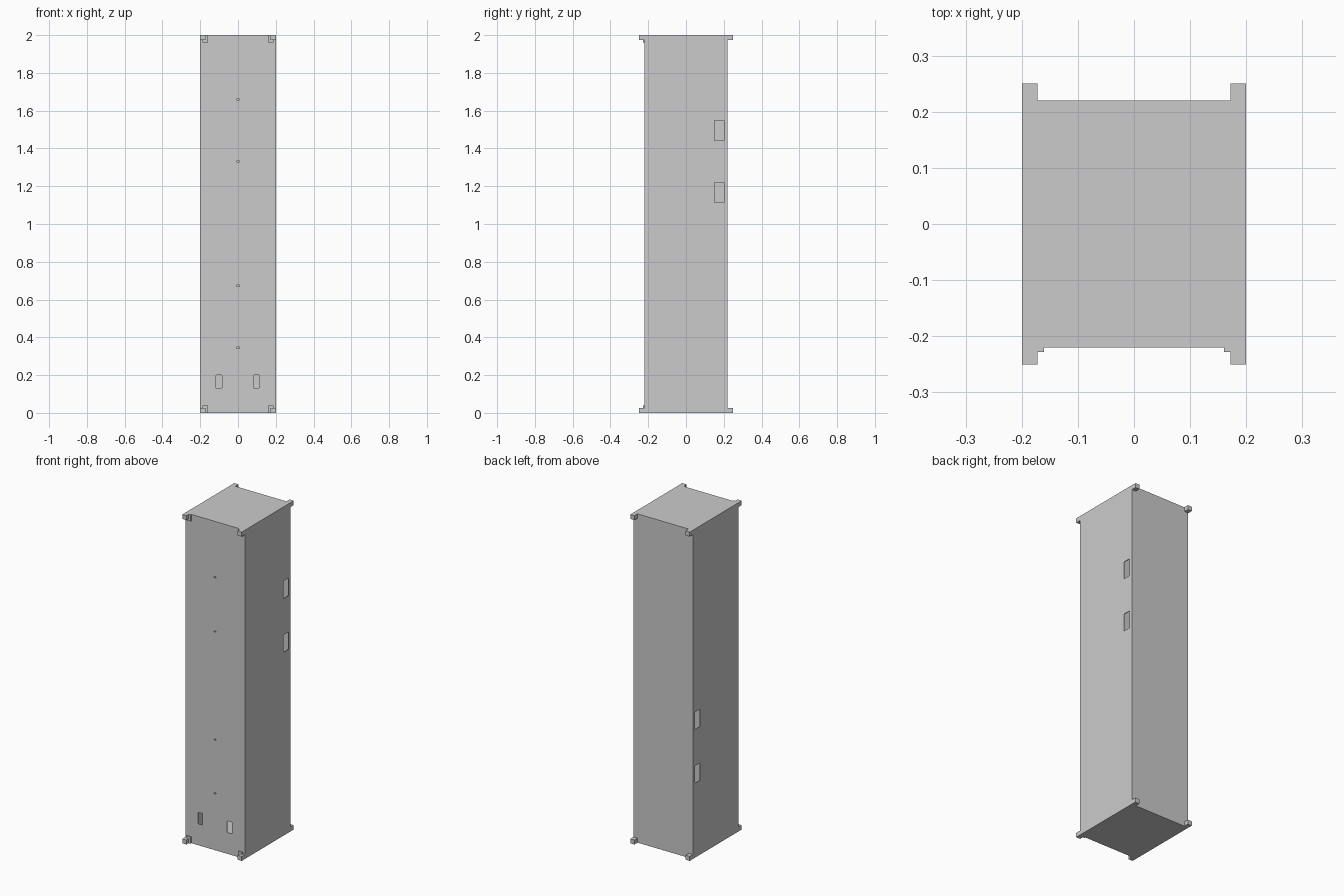
import bpy, bmesh
from mathutils import Vector

if "Cube" in bpy.data.objects:
    bpy.data.objects.remove(bpy.data.objects["Cube"])

W, D, H, T = 0.2, 0.22, 2.0, 0.004   # half width, half depth, height, sheet thickness


def box(name, lo, hi, round_y=0.0, helper=False):
    """Box from two corners; round_y rounds the edges running along y."""
    lo, hi = Vector(lo), Vector(hi)
    bm = bmesh.new()
    bmesh.ops.create_cube(bm, size=1)
    for v in bm.verts:
        v.co = Vector(((lo[i] + hi[i]) / 2 + v.co[i] * (hi[i] - lo[i])) for i in range(3))
    if round_y:
        edges = [e for e in bm.edges
                 if abs(e.verts[0].co.y - e.verts[1].co.y) > 1e-5]
        bmesh.ops.bevel(bm, geom=edges, offset=round_y, segments=3,
                        profile=0.5, affect='EDGES')
    mesh = bpy.data.meshes.new(name)
    bm.to_mesh(mesh)
    bm.free()
    ob = bpy.data.objects.new(name, mesh)
    bpy.context.collection.objects.link(ob)
    if helper:
        ob.hide_render = True
        ob.hide_viewport = True
        ob.display_type = 'WIRE'
    return ob


def cut(ob, name, lo, hi, round_y=0.0):
    cutter = box(name, lo, hi, round_y, True)
    m = ob.modifiers.new(name, 'BOOLEAN')
    m.operation = 'DIFFERENCE'
    m.solver = 'EXACT'
    m.object = cutter


# Floor, roof and back sheets
box("floor", (-W, -D, 0), (W, D, T))
box("roof", (-W, -D, H - T), (W, D, H))
box("back_panel", (-W, D - T, T), (W, D, H - T))

# Front sheet with two rounded slots and four small pin slots
front = box("front_panel", (-W, -D, T), (W, -D + T, H - T))
for x in (-0.1, 0.097):
    cut(front, "front_slot_cutter", (x - 0.016, -D - 0.02, 0.13),
        (x + 0.016, -D + 0.02, 0.20), 0.005)
for z in (0.345, 0.673, 1.33, 1.66):
    cut(front, "pin_slot_cutter", (-0.007, -D - 0.02, z - 0.003),
        (0.007, -D + 0.02, z + 0.003))

# Side sheets, each with two hand openings near the back
for name, s, heights in (("right_panel", 1, (1.495, 1.168)),
                         ("left_panel", -1, (0.832, 0.505))):
    x0, x1 = sorted((s * (W - T), s * W))
    side = box(name, (x0, -D + T, T), (x1, D - T, H - T))
    for z in heights:
        cut(side, name + "_opening_cutter", (x0 - 0.02, 0.152, z - 0.053),
            (x1 + 0.02, 0.2, z + 0.053))

# Corner lugs at top and bottom, with small backing plates on the front
for sx in (-1, 1):
    for z0, z1, p0, p1 in ((0, 0.027, 0, 0.04), (H - 0.027, H, H - 0.04, H)):
        a, b = sorted((sx * 0.172, sx * W))
        for sy in (-1, 1):
            c, d = sorted((sy * D, sy * 0.25))
            box("corner_lug", (a, c, z0), (b, d, z1))
        a, b = sorted((sx * 0.16, sx * (W - 0.012)))
        box("lug_plate", (a, -D - 0.008, p0), (b, -D, p1))
